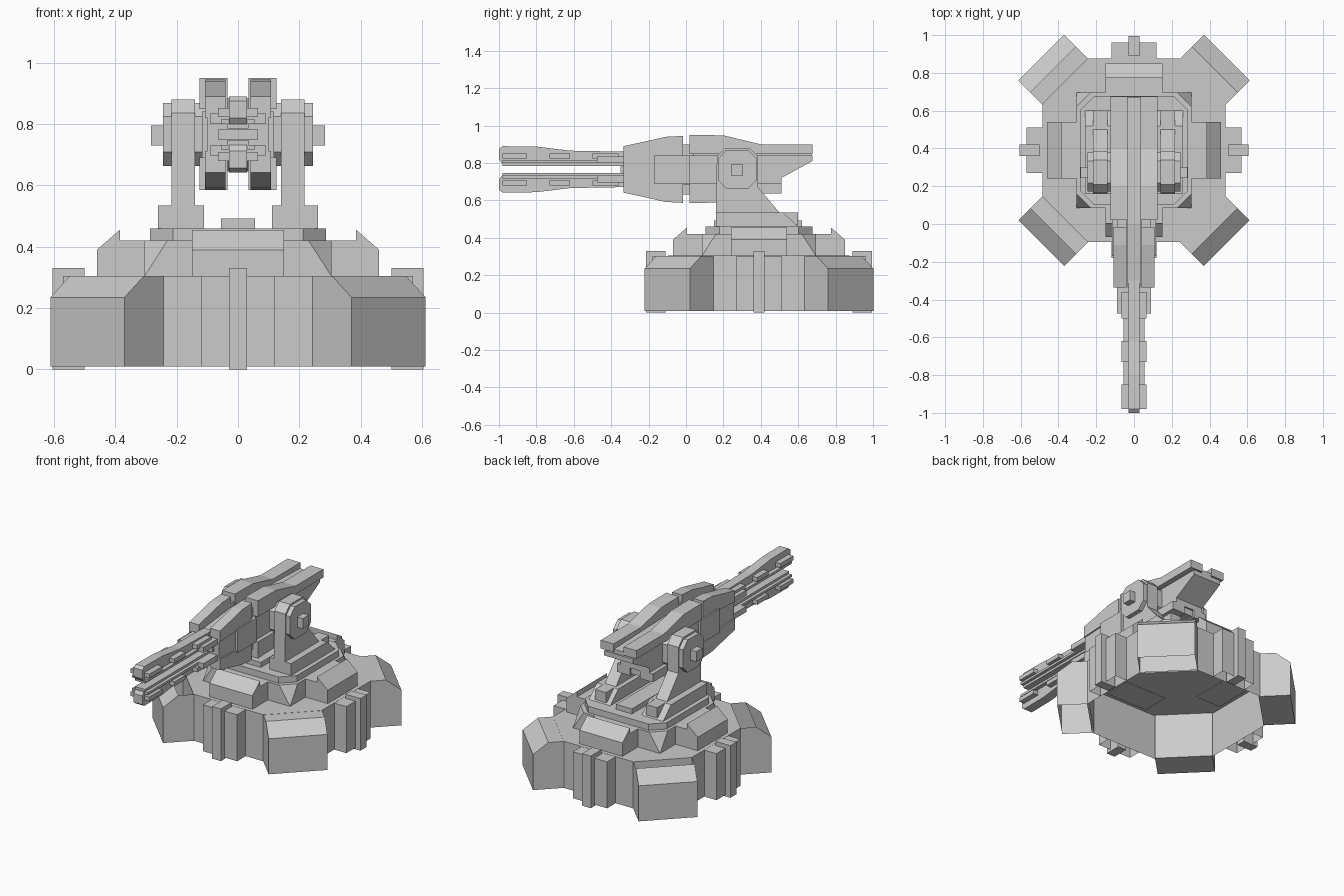
import bpy, bmesh, math
from mathutils import Matrix, Vector

if "Cube" in bpy.data.objects:
    bpy.data.objects.remove(bpy.data.objects["Cube"])

CY = 0.39      # centre of the base in y
GZ = 0.766     # gun axis height

grey = bpy.data.materials.new("grey_metal")
grey.diffuse_color = (0.6, 0.6, 0.6, 1)
grey.use_nodes = True
grey.node_tree.nodes["Principled BSDF"].inputs["Base Color"].default_value = grey.diffuse_color


def finish(name, bm):
    bmesh.ops.recalc_face_normals(bm, faces=bm.faces)
    me = bpy.data.meshes.new(name)
    bm.to_mesh(me)
    bm.free()
    me.materials.append(grey)
    ob = bpy.data.objects.new(name, me)
    bpy.context.collection.objects.link(ob)
    return ob


def solid(name, pts, vec, mat=None, bottom=True):
    """Extrude a closed outline along vec; mat moves the result."""
    bm = bmesh.new()
    f = bm.faces.new([bm.verts.new(p) for p in pts])
    new = bmesh.ops.extrude_face_region(bm, geom=[f], use_keep_orig=True)
    bmesh.ops.translate(bm, vec=vec, verts=[v for v in new["geom"] if isinstance(v, bmesh.types.BMVert)])
    if not bottom:
        bm.faces.remove(f)
    if mat:
        bm.transform(mat)
    return finish(name, bm)


def box(name, x0, x1, y0, y1, z0, z1, mat=None, bottom=True):
    pts = [(x0, y0, z0), (x1, y0, z0), (x1, y1, z0), (x0, y1, z0)]
    return solid(name, pts, (0, 0, z1 - z0), mat, bottom)


def side(name, x0, x1, yz, mat=None):
    """Side profile in y,z extruded from x0 to x1."""
    return solid(name, [(x0, y, z) for y, z in yz], (x1 - x0, 0, 0), mat)


def octo(r, cut):
    c = r - cut
    return [(c, -r), (r, -c), (r, c), (c, r), (-c, r), (-r, c), (-r, -c), (-c, -r)]


def around(a):
    return Matrix.Translation((0, CY, 0)) @ Matrix.Rotation(a, 4, "Z")


flip_x = Matrix.Scale(-1, 4, (1, 0, 0))
flip_z = Matrix.Translation((0, 0, 2 * GZ)) @ Matrix.Scale(-1, 4, (0, 0, 1))
sides = [(Matrix.Identity(4), "right"), (flip_x, "left")]
levels = [(Matrix.Identity(4), "upper"), (flip_z, "lower")]

# Base shell, open underneath
solid("base_shell", [(x, y, 0.01) for x, y in octo(0.485, 0.24)], (0, 0, 0.295), around(0), False)

for i in range(4):
    m = around(i * math.pi / 2)
    # Ribbed wall plates and narrow posts
    box("wall_plate", 0.485, 0.57, -0.12, 0.12, 0.01, 0.304, m, False)
    box("wall_post", 0.50, 0.605, -0.03, 0.03, 0.0, 0.33, m)
    # Sloped armour blocks around the turntable
    prof = [(0.28, 0.30), (0.46, 0.30), (0.46, 0.39), (0.385, 0.455), (0.385, 0.42), (0.28, 0.42)]
    solid("armour_block", [(r, -0.15, z) for r, z in prof], (0, 0.30, 0), m)
    # Diagonal feet, open underneath and on the inner side
    foot = solid("corner_foot", [(r, -0.171, z) for r, z in
                 [(0.505, 0.01), (0.694, 0.01), (0.694, 0.235), (0.605, 0.304), (0.505, 0.304)]],
                 (0, 0.342, 0), around(math.pi / 4 + i * math.pi / 2))
    bm = bmesh.new()
    bm.from_mesh(foot.data)
    bmesh.ops.delete(bm, geom=[f for f in bm.faces if f.normal.z < -0.9], context="FACES_ONLY")
    bm.to_mesh(foot.data)
    bm.free()

# Turntable: square below, chamfered above
bm = bmesh.new()
for x, y in octo(0.305, 0.075):
    bm.verts.new((x, y + CY, 0.42))
for sx in (-1, 1):
    for sy in (-1, 1):
        bm.verts.new((sx * 0.305, sy * 0.305 + CY, 0.303))
bmesh.ops.convex_hull(bm, input=bm.verts)
finish("turntable", bm)
solid("turntable_top", [(x, y, 0.42) for x, y in octo(0.287, 0.075)], (0, 0, 0.04), around(0))
box("turntable_ridge", -0.055, 0.055, 0.15, 0.62, 0.46, 0.492)

# Yoke: feet, arms, hubs and pins
for m, s in sides:
    side(s + "_yoke_foot", 0.11, 0.26,
         [(0.16, 0.46), (0.60, 0.46), (0.52, 0.535), (0.16, 0.535)], m)
    side(s + "_yoke_arm", 0.14, 0.217,
         [(0.16, 0.53), (0.60, 0.47), (0.60, 0.535), (0.50, 0.535), (0.385, 0.67), (0.385, 0.835),
          (0.34, 0.88), (0.21, 0.88), (0.165, 0.835)], m)
    side(s + "_hub", 0.09, 0.245, [(y + 0.275, z + GZ) for y, z in octo(0.103, 0.045)], m)
    box(s + "_hub_pin", 0.24, 0.284, 0.243, 0.303, 0.73, 0.795, m)

# Gun body with angled tail
side("gun_body", -0.10, 0.10,
     [(-0.335, 0.70), (0.0, 0.685), (0.51, 0.685), (0.51, 0.72), (0.675, 0.81), (0.675, 0.84),
      (0.0, 0.84), (-0.335, 0.83)])
side("gun_core", -0.035, 0.035,
     [(-0.335, 0.68), (0.0, 0.645), (0.50, 0.645), (0.50, 0.72), (0.67, 0.82), (0.67, 0.865),
      (0.0, 0.885), (-0.335, 0.85)])
box("gun_cheeks", -0.117, 0.117, -0.17, 0.02, 0.69, 0.84)
box("muzzle_cross", -0.065, 0.065, -0.35, -0.30, 0.75, 0.782)

# Paired armour rails above and below
for m, s in sides:
    side(s + "_upper_rear_rail", 0.035, 0.125,
         [(0.02, 0.848), (0.675, 0.848), (0.675, 0.90), (0.40, 0.90), (0.20, 0.948), (0.02, 0.95)], m)
    side(s + "_lower_rear_rail", 0.035, 0.125,
         [(0.02, 0.69), (0.51, 0.69), (0.51, 0.637), (0.40, 0.637), (0.20, 0.59), (0.02, 0.585)], m)
    for n, t in levels:
        side(f"{s}_{t}_front_rail", 0.04, 0.108,
             [(-0.335, 0.82), (-0.015, 0.835), (-0.015, 0.945), (-0.11, 0.94),
              (-0.21, 0.917), (-0.335, 0.89)], n @ m)
        box(f"{s}_{t}_rail_link", 0.04, 0.09, -0.03, 0.04, 0.83, 0.90, n @ m)

# Twin barrels with side strips and clamps
for n, t in levels:
    side(t + "_barrel", -0.03, 0.03,
         [(-0.30, 0.80), (-0.985, 0.80), (-1.0, 0.82), (-1.0, 0.875), (-0.98, 0.89), (-0.80, 0.888),
          (-0.62, 0.866), (-0.30, 0.86)], n)
    box(t + "_barrel_strip", -0.055, 0.055, -0.98, -0.30, 0.80, 0.815, n)
    box(t + "_inner_strip", -0.035, 0.035, -0.98, -0.30, 0.785, 0.80, n)
    box(t + "_barrel_collar", -0.09, 0.09, -0.475, -0.30, 0.80, 0.835, n)
    for m, s in sides:
        for y0, y1 in [(-0.98, -0.85), (-0.73, -0.62), (-0.50, -0.36)]:
            box(f"{s}_{t}_clamp", 0.03, 0.065, y0, y1, 0.825, 0.852, n @ m)
